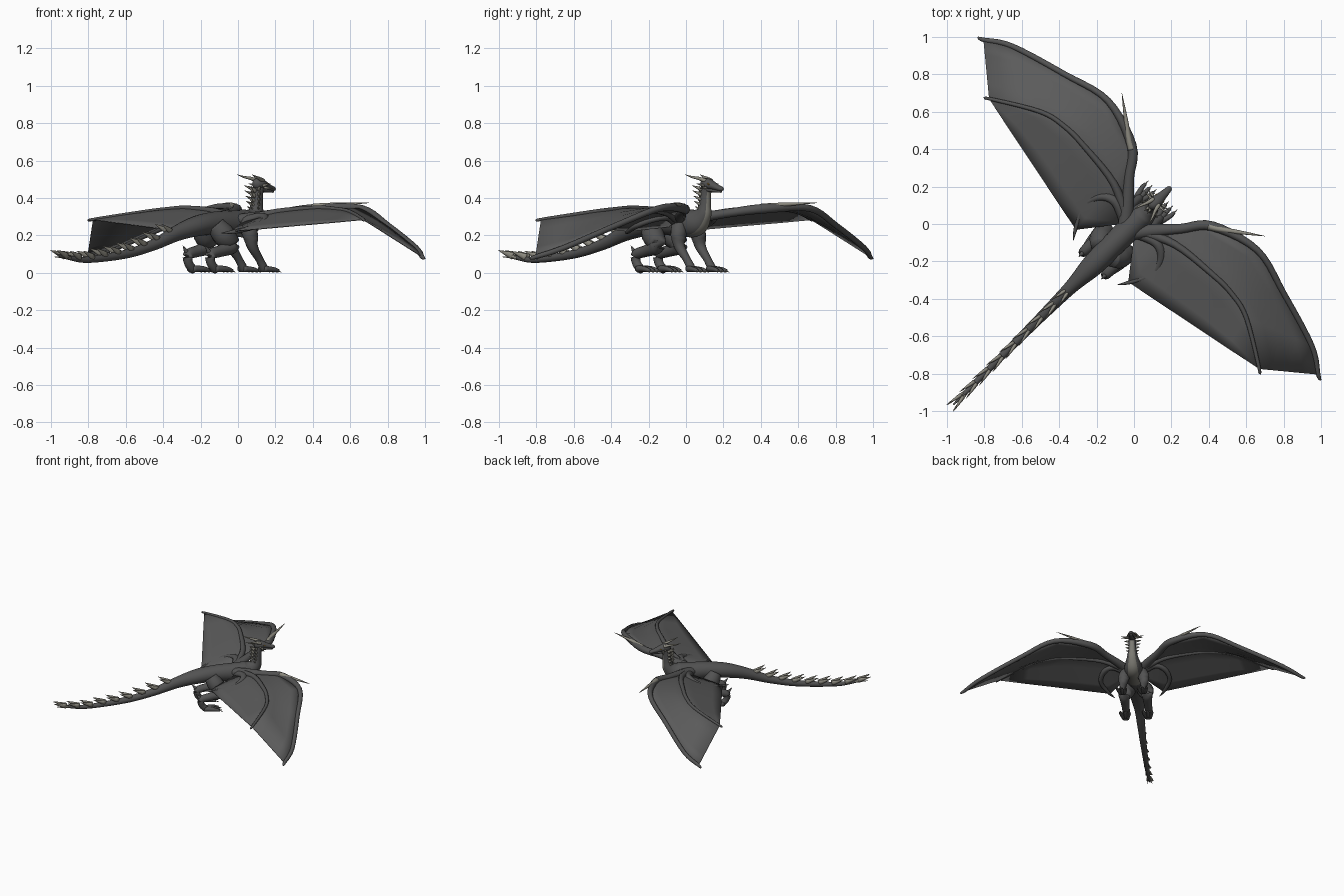
import bpy, bmesh, math
from mathutils import Vector

if "Cube" in bpy.data.objects:
    bpy.data.objects.remove(bpy.data.objects["Cube"])


def material(name, r, g, b):
    m = bpy.data.materials.new(name)
    m.diffuse_color = (r, g, b, 1)
    m.use_nodes = True
    m.node_tree.nodes["Principled BSDF"].inputs["Base Color"].default_value = m.diffuse_color
    return m


HIDE = material("dark grey hide", 0.085, 0.085, 0.085)
SKIN = material("wing grey", 0.105, 0.105, 0.105)
HORN = material("pale horn", 0.27, 0.26, 0.22)
BELLY = material("belly plate grey", 0.20, 0.195, 0.17)
EYE = material("eye amber", 0.35, 0.2, 0.03)
SIDE = Vector((1, -1, 0)).normalized()      # the animal's right


def P(s, d, z):
    """s runs along the diagonal spine, d to the animal's right."""
    return (s + d, s - d, z)


def spline(rows, steps):
    """Catmull-Rom through rows of numbers (positions and radii)."""
    out = []
    for i in range(len(rows) - 1):
        a, b, c, d = (rows[max(i - 1, 0)], rows[i], rows[i + 1],
                      rows[min(i + 2, len(rows) - 1)])
        for k in range(steps):
            t = k / steps
            out.append([0.5 * (2 * q + (r - p) * t + (2 * p - 5 * q + 4 * r - w) * t * t
                               + (3 * q - p - 3 * r + w) * t ** 3)
                        for p, q, r, w in zip(a, b, c, d)])
    out.append(list(rows[-1]))
    return out


def finish(name, bm, mats, mirror=True):
    if mirror:                               # mirror across the plane x = y
        geo = bmesh.ops.duplicate(bm, geom=bm.verts[:] + bm.edges[:] + bm.faces[:])["geom"]
        for e in geo:
            if isinstance(e, bmesh.types.BMVert):
                e.co.x, e.co.y = e.co.y, e.co.x
    bmesh.ops.recalc_face_normals(bm, faces=bm.faces)
    me = bpy.data.meshes.new(name)
    for f in bm.faces:
        f.smooth = True
    bm.to_mesh(me)
    bm.free()
    for m in mats:
        me.materials.append(m)
    ob = bpy.data.objects.new(name, me)
    bpy.context.collection.objects.link(ob)
    return ob


def tube(bm, rows, sides=14, steps=5, side=None, belly_from=None):
    """Loft of ellipses; each row is x, y, z, half width, half height."""
    pts = spline(rows, steps)
    rings = []
    for i, p in enumerate(pts):
        t = (Vector(pts[min(i + 1, len(pts) - 1)][:3]) - Vector(pts[max(i - 1, 0)][:3])).normalized()
        w = side or t.cross(Vector((0, 0, 1)))
        if w.length < 0.15:
            w = SIDE.copy()
        w = (w - t * w.dot(t)).normalized()
        n = w.cross(t)
        rw, rn = max(p[3], 0.001), max(p[4], 0.001)
        rings.append([bm.verts.new(Vector(p[:3]) + w * rw * math.cos(a) + n * rn * math.sin(a))
                      for a in (2 * math.pi * k / sides for k in range(sides))])
    for i, (a, b) in enumerate(zip(rings, rings[1:])):
        for k in range(sides):
            f = bm.faces.new((a[k], a[(k + 1) % sides], b[(k + 1) % sides], b[k]))
            under = math.sin(2 * math.pi * (k + 0.5) / sides) < -0.86
            if belly_from is not None and under and pts[i][0] > belly_from:
                f.material_index = 1
    bm.faces.new(rings[0][::-1])
    bm.faces.new(rings[-1])


def limb(rows):
    return [P(s, d, z) + (r, r) for s, d, z, r in rows]


def spike(bm, a, b, w, h=None):
    h = h or w
    mid = tuple((p + q) / 2 for p, q in zip(a, b))
    tube(bm, [a + (w, h), mid + (w * .6, h * .6), b + (.001, .001)], sides=8, steps=2)


# torso, neck and tail: s, z, half width, half height
spine = [(-.965, .095, .004, .004), (-.9, .08, .012, .012), (-.8, .07, .017, .017),
         (-.6, .10, .023, .024), (-.45, .15, .029, .03), (-.33, .21, .038, .042),
         (-.22, .25, .06, .055), (-.12, .265, .063, .063), (-.02, .265, .066, .07),
         (.05, .268, .066, .074), (.09, .31, .044, .05), (.1, .36, .032, .036),
         (.105, .42, .027, .031), (.115, .465, .026, .029)]
bm = bmesh.new()
tube(bm, [P(s, 0, z) + (w, h) for s, z, w, h in spine], 20, 6, SIDE, belly_from=-.08)
finish("body_neck_and_tail", bm, [HIDE, BELLY], False)

# head with jaw, brow and eyes
bm = bmesh.new()
tube(bm, [P(s, 0, z) + (w, h) for s, z, w, h in
          [(.085, .472, .012, .014), (.098, .474, .027, .03), (.12, .474, .034, .03),
           (.145, .466, .026, .022), (.17, .455, .02, .016), (.19, .448, .015, .012),
           (.197, .445, .006, .005)]], 16, 5, SIDE)
tube(bm, [P(.105, 0, .447) + (.024, .012), P(.145, 0, .44) + (.019, .01),
          P(.187, 0, .434) + (.009, .006)], 12, 4, SIDE)
finish("head", bm, [HIDE])
bm = bmesh.new()
tube(bm, [P(.132, .017, .477) + (.003, .002), P(.137, .018, .475) + (.006, .005),
          P(.143, .017, .472) + (.003, .002)], 8, 3)
finish("eyes", bm, [EYE])

# horns, cheek spikes and neck frill
bm = bmesh.new()
tube(bm, limb([(.12, .014, .492, .012), (.09, .022, .505, .009),
               (.065, .032, .512, .006), (.035, .04, .525, .001)]), 10, 4)
spike(bm, P(.115, .018, .465), P(.135 - .02, .06, .478), .009)
spike(bm, P(.125, .018, .455), P(.13, .058, .45), .008)
finish("horns", bm, [HORN])
bm = bmesh.new()
for k in range(5):
    z = .455 - .028 * k
    spike(bm, P(.098, .012, z - .01), P(.078, .046 - .004 * k, z + .012), .01, .012)
    spike(bm, P(.088, .004, z - .018), P(.062, .008, z + .008), .009, .013)
finish("neck_frill", bm, [HORN])

# tail spikes in pairs, shrinking to a forked tip
bm = bmesh.new()
s = -.36
while s > -.93:
    for a, b in zip(spine, spine[1:]):
        if a[0] <= s <= b[0]:
            t = (s - a[0]) / (b[0] - a[0])
            z, h = a[1] + t * (b[1] - a[1]), a[3] + t * (b[3] - a[3])
    spike(bm, P(s, .006, z + h * .55), P(s - .065, .018, z + h + .026), .011, .02)
    s -= .07
spike(bm, P(-.91, .005, .083), P(-.983, .015, .115), .009)
spike(bm, P(-.90, .004, .08), P(-.97, .012, .085), .008)
finish("tail_spikes", bm, [HORN])

# legs with toes
bm = bmesh.new()
tube(bm, limb([(.0, .035, .28, .035), (.012, .052, .21, .043), (.022, .056, .14, .029),
               (.058, .055, .075, .021), (.08, .055, .03, .023), (.085, .055, .012, .02)]))
for o in (-.02, 0, .02):
    tube(bm, limb([(.075, .055 + o * .4, .022, .018), (.115, .055 + o, .018, .013),
                   (.138, .055 + o * 1.1, .011, .009)]), 10, 3)
finish("front_legs", bm, [HIDE])
bm = bmesh.new()
tube(bm, limb([(-.15, .03, .255, .05), (-.125, .05, .2, .062), (-.095, .06, .145, .044),
               (-.15, .06, .118, .032), (-.205, .06, .098, .028), (-.205, .06, .055, .024),
               (-.185, .06, .022, .024), (-.175, .06, .014, .018)]))
spike(bm, P(-.205, .06, .095), P(-.235, .06, .145), .018)
for o in (-.02, 0, .02):
    tube(bm, limb([(-.19, .06 + o * .3, .022, .02), (-.145, .06 + o, .021, .015),
                   (-.112, .06 + o * 1.1, .011, .009)]), 10, 3)
finish("hind_legs", bm, [HIDE])
bm = bmesh.new()
for s0, d0 in ((.132, .055), (-.118, .06)):
    for o in (-.022, 0, .022):
        spike(bm, P(s0, d0 + o, .013), P(s0 + .022, d0 + o, .003), .006)
finish("claws", bm, [HORN])

# wing ribs (right wing, world coordinates)
lead = [(.03, -.01, .285), (.42, -.012, .343), (.66, -.14, .345), (.80, -.37, .255),
        (.95, -.65, .135), (.985, -.805, .085)]
finger = [(.03, -.04, .28), (.22, -.11, .325), (.42, -.27, .345), (.52, -.37, .34),
          (.60, -.50, .325), (.67, -.775, .285)]
trail = [(.0, -.07, .25), (-.03, -.31, .222), (.145, -.427, .237), (.32, -.543, .253),
         (.495, -.66, .268), (.67, -.775, .283)]

# wing membranes stretched between the ribs
bm = bmesh.new()
for a, b in ((lead, finger), (finger, trail)):
    rows = [[bm.verts.new(Vector(p).lerp(Vector(q), k / 4)) for k in range(5)] for p, q in zip(a, b)]
    for r, t in zip(rows, rows[1:]):
        for k in range(4):
            bm.faces.new((r[k], r[k + 1], t[k + 1], t[k]))
bmesh.ops.remove_doubles(bm, verts=bm.verts, dist=.003)
ob = finish("wing_membranes", bm, [SKIN])
mod = ob.modifiers.new("thickness", "SOLIDIFY")
mod.thickness, mod.offset = .005, 0

# wing arms, fingers and inner struts
bm = bmesh.new()
radii = (.024, .026, .018, .016, .015, .012)
tube(bm, [(-.03, -.05, .275, .04, .035), (.1, -.035, .30, .034, .028), (.25, -.025, .323, .026, .024)]
     + [p + (r, r) for p, r in zip(lead[1:], radii[1:])] + [(1.0, -.835, .077, .003, .003)])
finish("wing_arms", bm, [HIDE])
bm = bmesh.new()
tube(bm, [p + (r, r) for p, r in zip(finger, (.028, .02, .015, .013, .012, .009))]
     + [(.665, -.79, .282, .002, .002)], 10)
tube(bm, [(.02, -.05, .27, .03, .03), (.12, -.10, .30, .026, .022), (.145, -.18, .285, .02, .018),
          (.10, -.265, .25, .016, .014), (-.01, -.308, .222, .012, .012),
          (-.088, -.325, .212, .002, .002)], 10)
finish("wing_fingers", bm, [HIDE])
bm = bmesh.new()
tube(bm, [(.40, -.012, .352, .02, .018), (.46, -.028, .36, .015, .014), (.57, -.045, .368, .01, .009),
          (.70, -.065, .374, .001, .001)], 10)
finish("wing_thumb_spikes", bm, [HORN])
